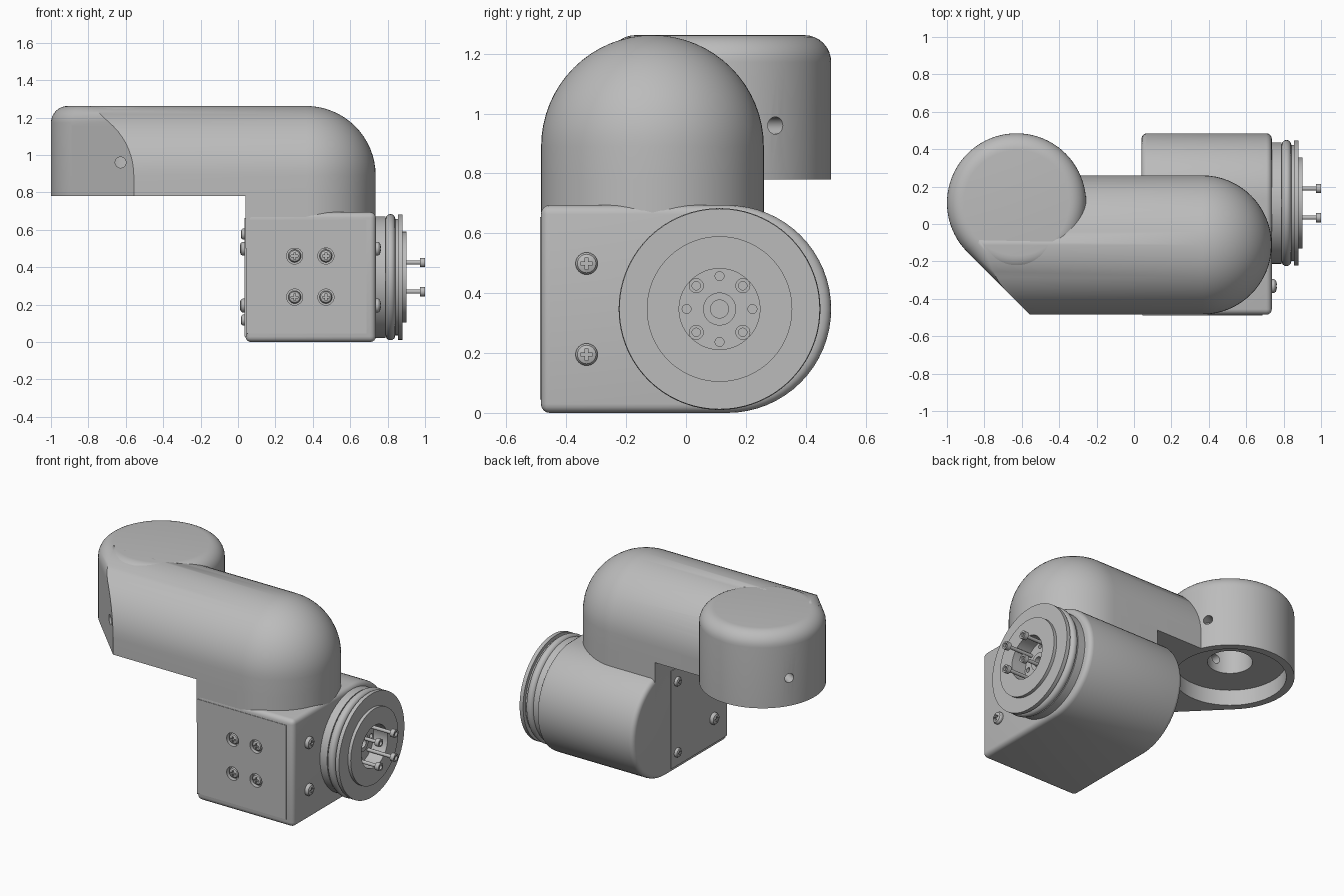
import bpy, bmesh
from math import sin, cos, pi, radians, sqrt
from mathutils import Vector, Matrix

cube = bpy.data.objects.get("Cube")
if cube:
    bpy.data.objects.remove(cube)

grey = bpy.data.materials.new("machined grey")
grey.use_nodes = True
grey.diffuse_color = (0.5, 0.5, 0.5, 1)
grey.node_tree.nodes["Principled BSDF"].inputs["Base Color"].default_value = (0.5, 0.5, 0.5, 1)
parts = []


def place(loc, axis=(0, 0, 1), scale=1):
    turn = Vector(axis).to_track_quat('Z', 'Y').to_matrix().to_4x4()
    return Matrix.Translation(loc) @ turn @ Matrix.Scale(scale, 4)


def add(name, mesh, matrix=None):
    ob = bpy.data.objects.new(name, mesh)
    bpy.context.collection.objects.link(ob)
    ob.matrix_world = matrix or Matrix()
    parts.append(ob)
    return ob


def finish(name, bm, matrix=None):
    bmesh.ops.recalc_face_normals(bm, faces=bm.faces)
    mesh = bpy.data.meshes.new(name)
    bm.to_mesh(mesh)
    bm.free()
    mesh.materials.append(grey)
    return add(name, mesh, matrix)


def hull(name, points):
    """Convex solid around a set of points."""
    bm = bmesh.new()
    for p in points:
        bm.verts.new(p)
    bmesh.ops.remove_doubles(bm, verts=bm.verts, dist=1e-4)
    bmesh.ops.convex_hull(bm, input=bm.verts)
    bmesh.ops.delete(bm, geom=[v for v in bm.verts if not v.link_faces], context='VERTS')
    bmesh.ops.dissolve_limit(bm, angle_limit=radians(0.4), verts=bm.verts, edges=bm.edges)
    return finish(name, bm)


def box(name, x, y, z):
    return hull(name, [(a, b, c) for a in x for b in y for c in z])


def lathe(name, profile, matrix=None, steps=64):
    bm = bmesh.new()
    vs = [bm.verts.new((r, 0, h)) for r, h in profile]
    edges = [bm.edges.new(pair) for pair in zip(vs, vs[1:])]
    bmesh.ops.spin(bm, geom=vs + edges, cent=(0, 0, 0), axis=(0, 0, 1),
                   angle=2 * pi, steps=steps)
    bmesh.ops.remove_doubles(bm, verts=bm.verts, dist=1e-5)
    return finish(name, bm, matrix)


def rod(name, r, length, matrix=None, steps=24):
    return lathe(name, [(0, 0), (r, 0), (r, length), (0, length)], matrix, steps)


def apply(ob, mod):
    bpy.context.view_layer.update()
    bpy.context.view_layer.objects.active = ob
    bpy.ops.object.modifier_apply(modifier=mod.name)


def cut(targets, cutter):
    for ob in targets:
        mod = ob.modifiers.new("cut", 'BOOLEAN')
        mod.operation = 'DIFFERENCE'
        mod.object = cutter
        apply(ob, mod)
    parts.remove(cutter)
    bpy.data.objects.remove(cutter)


R = 0.372                      # tube radius
AY, EX, EZ = -0.112, 0.364, 0.89   # arm axis y, elbow centre x and z
LOW, TOP = 0.78, 1.262         # arm underside and top
CX, CY = -0.628, 0.113         # end cap centre
FILLET = 0.09
N = 32

# Upper arm: round-topped tube, slanted at the far end, domed at the elbow
arm_points = []
slant = CX + CY - R * sqrt(2)
for i in range(-1, N + 2):
    a = pi * min(max(i, 0), N) / N
    y = AY - R * cos(a)
    z = EZ + R * sin(a) if 0 <= i <= N else LOW
    over = min(max((z - TOP + FILLET) / FILLET, 0), 1)
    d = FILLET * (1 - sqrt(1 - over * over))
    if y <= AY + 1e-4:
        arm_points.append((slant - y + d * sqrt(2), y, z))
        k = (R - d) / sqrt(2)
        arm_points.append((CX - k, CY - k, z))
    else:
        arm_points.append((CX, y, z))
    # matching rings swing around the elbow
    ring = R * abs(cos(a))
    for j in range(N // 2 + 1):
        b = pi / 2 * j / (N // 2)
        side = 1 if y > AY else -1
        arm_points.append((EX + ring * sin(b), AY + side * ring * cos(b), z))
arm = hull("upper_arm", arm_points)

# Column under the elbow
plan = [(0.04, AY - R), (0.04, AY + R)]
plan += [(EX + R * cos(pi * i / N - pi / 2), AY + R * sin(pi * i / N - pi / 2)) for i in range(N + 1)]
column = hull("elbow_column", [(x, y, z) for x, y in plan for z in (0.5, LOW + 0.02)])

# Round end cap with open underside
cap_profile = [(0, 0), (R, 0)]
cap_profile += [(R - FILLET + FILLET * cos(pi / 2 * i / 8),
                 TOP - LOW - FILLET + FILLET * sin(pi / 2 * i / 8)) for i in range(9)]
cap = lathe("end_cap", cap_profile + [(0, TOP - LOW)], place((CX, CY, LOW)), 80)
socket = lathe("socket_cutter", [(0, -0.1), (0.325, -0.1), (0.325, 0.1), (0.13, 0.1),
                                 (0.13, 0.34), (0, 0.34)], place((CX, CY, LOW)))
cut([arm, cap], socket)
for deg in (30, 150, 270):
    out = Vector((cos(radians(deg)), sin(radians(deg)), 0))
    start = Vector((CX, CY, 0.96)) + out * 0.1
    cut([cap] + ([arm] if deg == 270 else []), rod("hole_cutter", 0.029, 0.6, place(start, out)))

# Lower housing: square front, round back
HZ, HR, HY = 0.347, 0.347, 0.138
outline = [(-0.485, 0), (-0.485, 2 * HR)]
outline += [(HY + HR * cos(pi * i / N - pi / 2), HZ + HR * sin(pi * i / N - pi / 2))
            for i in range(N + 1)]
housing = hull("lower_housing", [(x, y, z) for y, z in outline for x in (0.04, 0.737)])
bev = housing.modifiers.new("round", 'BEVEL')
bev.width = 0.03
bev.segments = 4
bev.limit_method = 'ANGLE'
bev.angle_limit = radians(40)
apply(housing, bev)

# Cover plates on the front and the inner side
front_plate = box("front_plate", (0.046, 0.687), (-0.488, -0.47), (0.045, 0.655))
box("side_plate", (0.036, 0.06), (-0.47, 0.1), (0.03, 0.664))

# Cross-head screws
head = lathe("screw_master", [(0, -0.01), (0.037, -0.01), (0.037, 0.012), (0.031, 0.021),
                              (0.018, 0.026), (0, 0.027)], None, 32)
for a, b in ((0.02, 0.005), (0.005, 0.02)):
    cut([head], box("slot_cutter", (-a, a), (-b, b), (0.014, 0.05)))


def screw(name, loc, axis, scale=1):
    add(name, head.data, place(loc, axis, scale))


for z in (HZ - 0.152, HZ + 0.152):
    screw("right_screw", (0.737, -0.332, z), (1, 0, 0))
    screw("left_screw", (0.036, -0.332, z), (-1, 0, 0))
for z in (HZ - 0.23, HZ + 0.23):
    screw("left_small_screw", (0.036, 0.04, z), (-1, 0, 0), 0.8)
for x in (0.303, 0.47):
    for z in (0.24, 0.46):
        pocket = rod("pocket_cutter", 0.043, 0.1, place((x, -0.46, z), (0, -1, 0)), 32)
        cut([front_plate, housing], pocket)
        screw("front_screw", (x, -0.462, z), (0, -1, 0), 0.92)
parts.remove(head)
bpy.data.objects.remove(head)

# Output flange: stacked discs, a rounded ring and a recessed hub
FX, FY = 0.73, 0.112
ring_arc = [(0.311 + 0.026 * sin(pi * i / 10), 0.085 + 0.026 * cos(pi * i / 10)) for i in range(11)]
flange = lathe("output_flange", [(0, 0.05), (0.03, 0.05), (0.03, 0.09), (0.055, 0.09),
                                 (0.055, 0.07), (0.135, 0.07), (0.135, 0.17), (0.243, 0.17),
                                 (0.243, 0.15), (0.335, 0.15), (0.335, 0.125), (0.311, 0.125)]
               + ring_arc + [(0.325, 0.058), (0.325, 0), (0, 0)], place((FX, FY, HZ), (1, 0, 0)), 96)
for i in range(8):
    a = pi / 4 * i
    spot = Vector((FX + 0.04, FY + 0.11 * cos(a), HZ + 0.11 * sin(a)))
    if i % 2 == 0:
        cut([flange], rod("bolt_hole_cutter", 0.015, 0.1, place(spot, (1, 0, 0)), 16))
    else:
        # Socket-head bolts standing out of the hub
        lathe("hub_bolt", [(0, 0), (0.011, 0), (0.011, 0.202), (0.025, 0.202), (0.025, 0.23),
                           (0.014, 0.23), (0.014, 0.216), (0, 0.216)], place(spot, (1, 0, 0)), 20)

# Smooth shading with crisp edges
bpy.ops.object.select_all(action='DESELECT')
for ob in parts:
    ob.select_set(True)
bpy.context.view_layer.objects.active = arm
bpy.ops.object.shade_smooth_by_angle(angle=radians(30))
